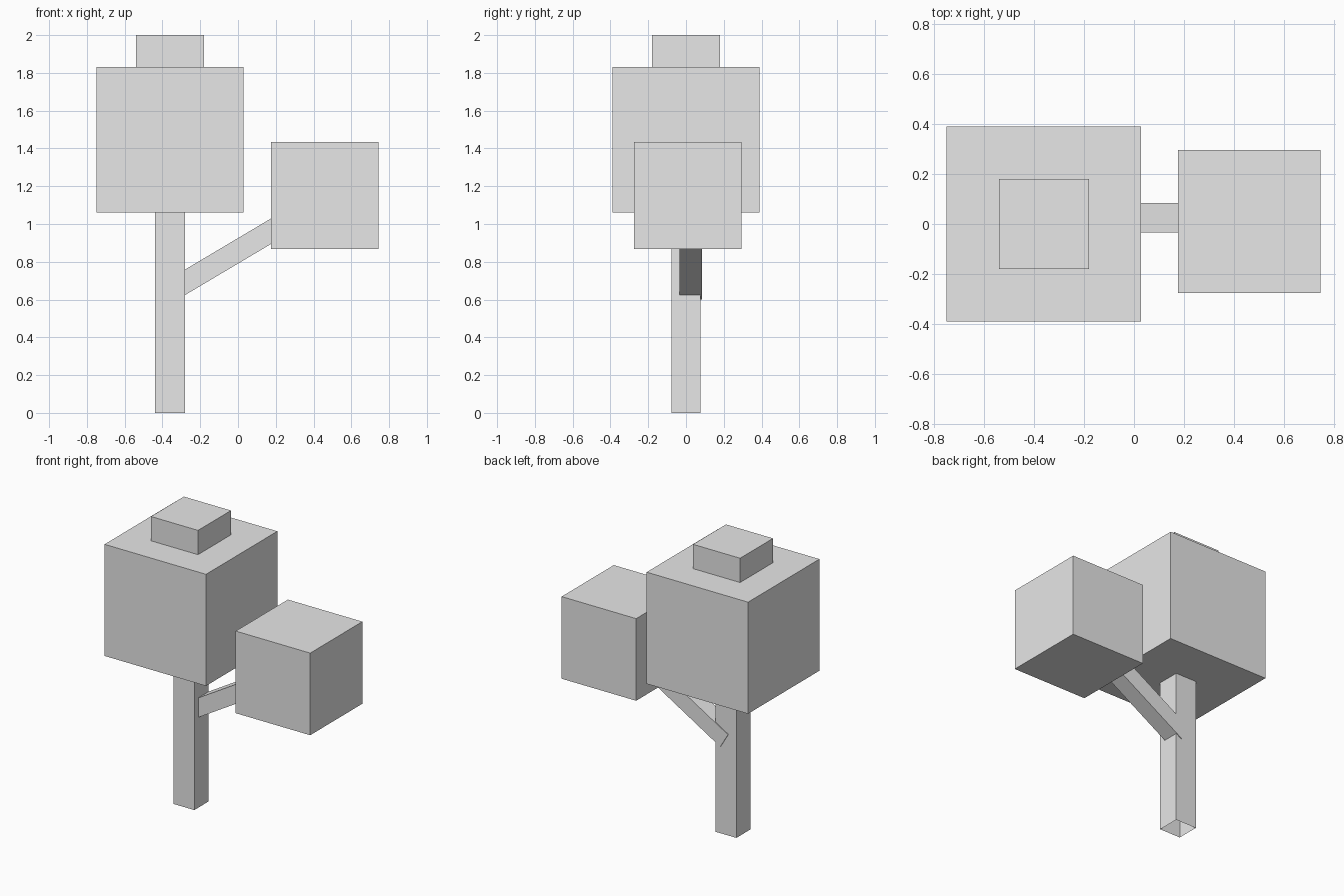
import bpy, bmesh
from mathutils import Matrix, Vector

cube = bpy.data.objects.get("Cube")
if cube:
    bpy.data.objects.remove(cube, do_unlink=True)

# Single plain grey for the whole tree
grey = bpy.data.materials.new("light grey")
grey.use_nodes = True
colour = (0.8, 0.8, 0.8, 1.0)
grey.diffuse_color = colour
grey.node_tree.nodes["Principled BSDF"].inputs["Base Color"].default_value = colour


def add_box(name, centre, size, rotation=None, open_ends=None):
    """Flat-shaded box; open_ends is the local axis whose two end faces are removed."""
    bm = bmesh.new()
    bmesh.ops.create_cube(bm, size=1.0)
    bm.normal_update()
    if open_ends is not None:
        ends = [f for f in bm.faces if abs(f.normal[open_ends]) > 0.5]
        bmesh.ops.delete(bm, geom=ends, context='FACES')
    bmesh.ops.scale(bm, vec=size, verts=bm.verts)
    if rotation:
        bmesh.ops.transform(bm, matrix=rotation, verts=bm.verts)
    bmesh.ops.translate(bm, vec=centre, verts=bm.verts)
    mesh = bpy.data.meshes.new(name)
    bm.to_mesh(mesh)
    bm.free()
    mesh.materials.append(grey)
    obj = bpy.data.objects.new(name, mesh)
    bpy.context.collection.objects.link(obj)
    return obj


# Trunk: square tube, open at the foot
trunk_x = -0.36
add_box("trunk", (trunk_x, 0, 0.55), (0.16, 0.156, 1.1), open_ends=2)

# Foliage blocks
add_box("main_crown", (trunk_x, 0, 1.446), (0.776, 0.78, 0.772))
add_box("crown_top", (trunk_x, 0, 1.82), (0.36, 0.36, 0.36))
add_box("side_crown", (0.46, 0.01, 1.151), (0.57, 0.57, 0.568))

# Slanted branch from inside the trunk into the side crown
start = Vector((-0.35, 0.025, 0.65))
end = Vector((0.3, 0.025, 1.036))
along = end - start
tilt = along.to_track_quat('X', 'Z').to_matrix().to_4x4()
add_box("branch", (start + end) / 2, (along.length, 0.117, 0.116), rotation=tilt)
